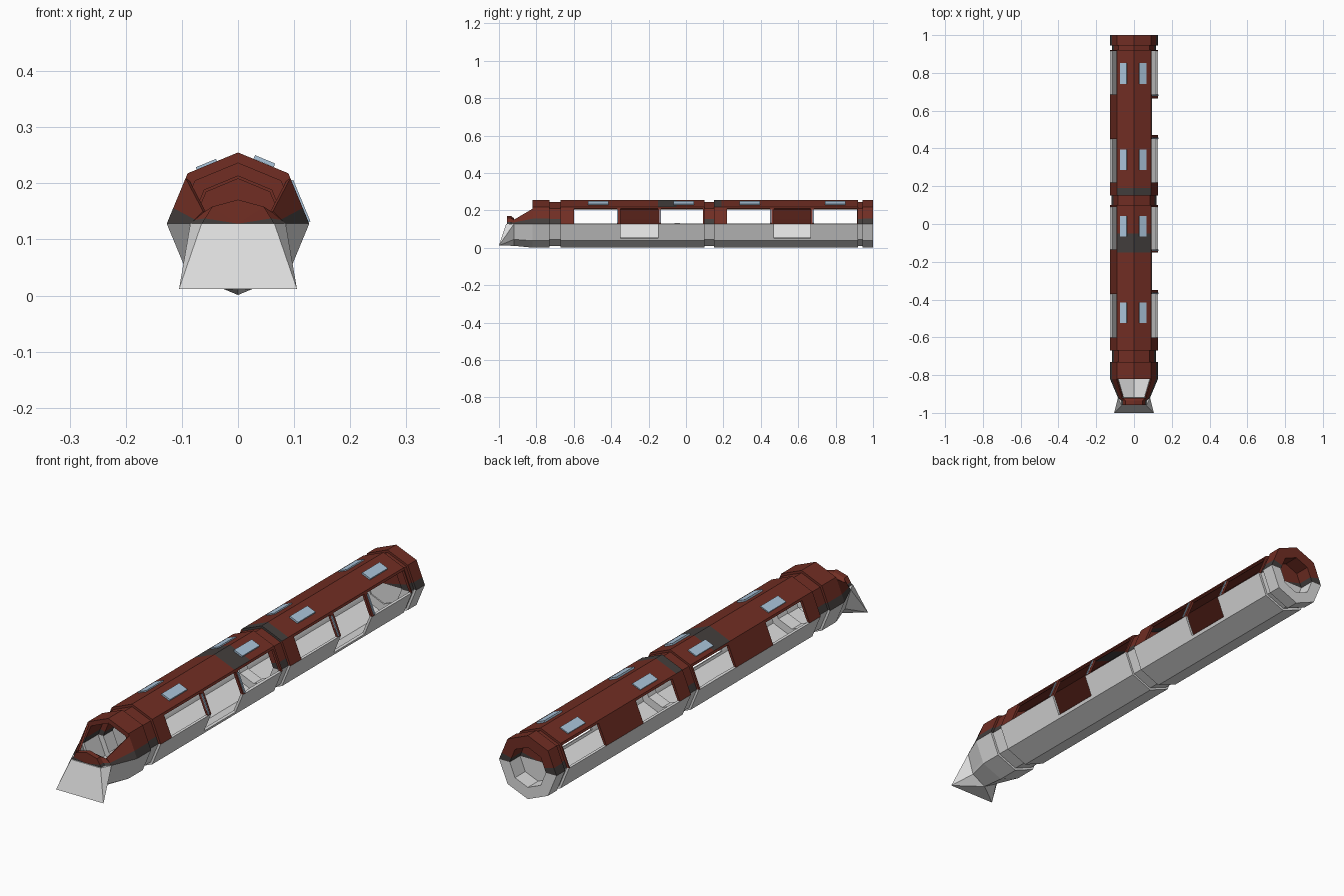
import bpy, bmesh, math
from mathutils import Vector

if "Cube" in bpy.data.objects:
    bpy.data.objects.remove(bpy.data.objects["Cube"])

CZ, R = 0.128, 0.127          # height of the body axis, octagon radius


def material(name, rgb):
    m = bpy.data.materials.new(name)
    m.diffuse_color = (*rgb, 1)
    m.use_nodes = True
    m.node_tree.nodes["Principled BSDF"].inputs["Base Color"].default_value = m.diffuse_color
    return m


RED, PALE, DARK, BLUE = 0, 1, 2, 3
MATS = [material("rust_red", (0.165, 0.027, 0.017)),
        material("pale_grey", (0.72, 0.72, 0.72)),
        material("charcoal", (0.055, 0.047, 0.045)),
        material("sky_glass", (0.40, 0.55, 0.70))]

# Unit octagon, right half from bottom to top, with extra cut lines on the sides
HALF = [(0, -1), (.7071, -.7071), (.747, -.61), (1, 0),
        (.909, .22), (.735, .64), (.7071, .7071), (0, 1)]
PROFILE = HALF + [(-x, z) for x, z in HALF[-2:0:-1]]
N = len(PROFILE)


def finish(name, bm):
    me = bpy.data.meshes.new(name)
    for m in MATS:
        me.materials.append(m)
    bm.to_mesh(me)
    bm.free()
    ob = bpy.data.objects.new(name, me)
    bpy.context.collection.objects.link(ob)
    return ob


def shell(name, stations, keep=None, colour=None, thick=0):
    """Loft the octagon through stations (y, half width, depth below, height above)."""
    bm = bmesh.new()
    rows = [[bm.verts.new((x * w, y, CZ + z * (up if z > 0 else low))) for x, z in PROFILE]
            for y, w, low, up in stations]
    for i in range(len(rows) - 1):
        ym = (stations[i][0] + stations[i + 1][0]) / 2
        for j in range(N):
            k = (j + 1) % N
            right = j < 7
            strip = j if right else 13 - j
            if keep and not keep(strip, right, ym):
                continue
            f = bm.faces.new((rows[i][j], rows[i + 1][j], rows[i + 1][k], rows[i][k]))
            f.material_index = colour(strip, ym) if colour else (PALE if strip < 3 else RED)
    loose = [v for v in bm.verts if not v.link_faces]
    bmesh.ops.delete(bm, geom=loose, context='VERTS')
    ob = finish(name, bm)
    if thick:
        mod = ob.modifiers.new("wall", 'SOLIDIFY')
        mod.thickness = thick
        mod.offset = -1
    return ob


def banded(strip, y):
    return PALE if strip < 3 else DARK if strip == 3 else RED


def ring(name, y0, y1, ro, ri):
    path = [(y0, ro), (y1, ro), (y1, ri), (y0, ri), (y0, ro)]
    return shell(name, [(y, r, r, r) for y, r in path], colour=banded)


def car(name, y0, y1, windows, door, patch):
    """Carriage with windows on both sides and a doorway on the right."""
    ys = sorted({y0, y1, *door, *patch, *[v for w in windows for v in w]})

    def keep(strip, right, y):
        if strip in (3, 4) and any(a < y < b for a, b in windows):
            return False
        return not (right and strip in (2, 3, 4) and door[0] < y < door[1])

    def colour(strip, y):
        if strip < 3:
            return PALE
        return DARK if strip == 6 and patch[0] < y < patch[1] else RED
    shell(name, [(y, R, R, R) for y in ys], keep, colour, 0.01)


# Carriages
car("front_carriage", -0.67, 0.10, [(-0.60, -0.37), (-0.135, 0.09)],
    (-0.35, -0.15), (-0.15, -0.05))
car("rear_carriage", 0.15, 0.92, [(0.22, 0.45), (0.685, 0.915)],
    (0.47, 0.665), (0.15, 0.19))

# Collars, couplings and rear end
ring("cab_collar", -0.82, -0.73, R, 0.108)
ring("cab_coupling", -0.73, -0.67, 0.117, 0.085)
ring("middle_coupling", 0.10, 0.15, 0.118, 0.085)
ring("rear_coupling", 0.92, 0.945, 0.117, 0.08)
ring("rear_collar", 0.945, 1.0, R, 0.08)
ring("rear_bulkhead", 0.925, 0.935, 0.082, 0.0005)

# Tapered cab with open windscreen
shell("cab", [(-0.92, 0.085, 0.117, 0.035), (-0.82, R, R, R)],
      keep=lambda s, right, y: s < 5, colour=banded, thick=0.008)

# Small hood in front of the windscreen
shell("cab_hood", [(-0.958, 0.001, 0.001, 0.001), (-0.957, 0.065, 0.043, 0.043),
                   (-0.935, 0.065, 0.043, 0.043), (-0.92, 0.085, 0.117, 0.030)],
      keep=lambda s, right, y: s > 2, colour=banded)

# Wedge plough
bm = bmesh.new()
for s in (-1, 1):
    for p in [(.065, -.962, .128), (.105, -1.0, .012), (.085, -.92, .128), (.06, -.92, .045)]:
        bm.verts.new((s * p[0], p[1], p[2]))
bm.verts.new((0, -.92, .011))
bmesh.ops.convex_hull(bm, input=bm.verts)
for f in bm.faces:
    f.material_index = PALE
finish("plough", bm)

# Roof skylights
tilt = math.radians(22.5)
for n, yc in enumerate((-0.47, -0.012, 0.34, 0.797)):
    for side, xc, lift in ((-1, 0.056, 0.001), (1, 0.047, 0.004)):
        bm = bmesh.new()
        bmesh.ops.create_cube(bm, size=1)
        for f in bm.faces:
            f.material_index = BLUE
        ob = finish(f"skylight_{n}_{'right' if side > 0 else 'left'}", bm)
        ob.scale = (0.039, 0.11, 0.007)
        ob.rotation_euler = (0, side * tilt, 0)
        roof_z = CZ + R - xc * math.tan(tilt)
        ob.location = Vector((side * xc, yc, roof_z + lift))

# Slim glazed door jambs on the right side
jamb_tilt = math.atan2(0.0372, 0.0898)
for n, y in enumerate((-0.366, -0.139, 0.454, 0.681)):
    bm = bmesh.new()
    bmesh.ops.create_cube(bm, size=1)
    for f in bm.faces:
        f.material_index = BLUE
    ob = finish(f"door_jamb_{n}", bm)
    ob.scale = (0.006, 0.007, 0.08)
    ob.rotation_euler = (0, -jamb_tilt, 0)
    ob.location = (0.111, y, 0.168)
